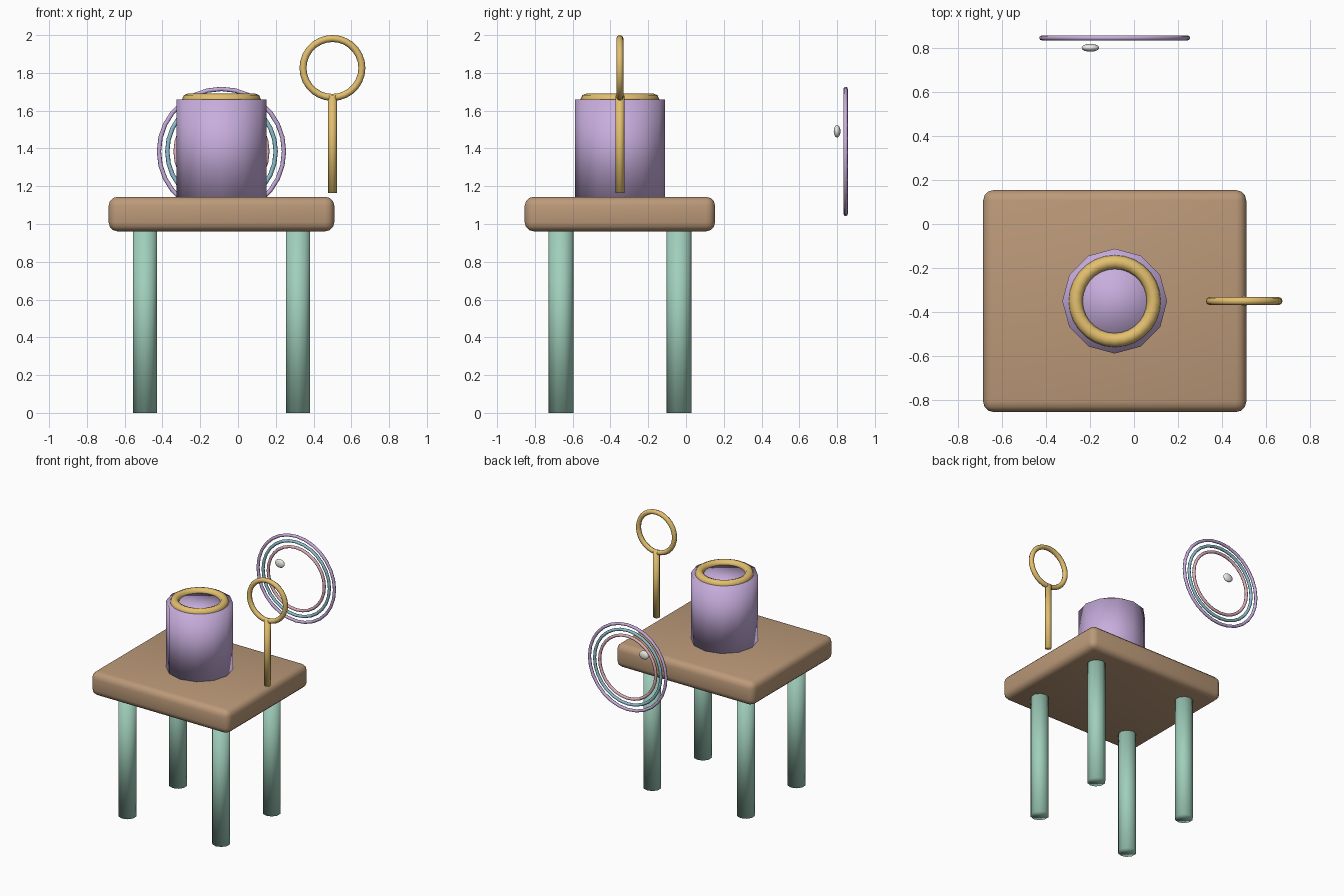
import bpy
from math import pi

if "Cube" in bpy.data.objects:
    bpy.data.objects.remove(bpy.data.objects["Cube"])

CX, CY = -0.0875, -0.35      # table centre


def material(name, rgb):
    m = bpy.data.materials.new(name)
    m.diffuse_color = (*[(c / 255) ** 2.2 for c in rgb], 1)
    m.use_nodes = True
    m.node_tree.nodes["Principled BSDF"].inputs["Base Color"].default_value = m.diffuse_color
    return m


WOOD = material("wood", (186, 152, 120))
GREEN = material("green", (158, 205, 186))
PURPLE = material("purple", (198, 172, 220))
GOLD = material("gold", (226, 190, 110))
BLUE = material("blue", (140, 190, 205))
PINK = material("pink", (222, 175, 185))


def finish(name, mat):
    o = bpy.context.object
    o.name = name
    if mat:
        o.data.materials.append(mat)
    bpy.ops.object.shade_smooth()
    return o


def cylinder(name, x, y, z0, z1, r, sides, mat):
    bpy.ops.mesh.primitive_cylinder_add(vertices=sides, radius=r, depth=z1 - z0,
                                        location=(x, y, (z0 + z1) / 2))
    return finish(name, mat)


def ring(name, loc, major, minor, mat, upright=True, segs=28):
    bpy.ops.mesh.primitive_torus_add(location=loc, major_radius=major, minor_radius=minor,
                                     major_segments=segs, minor_segments=8,
                                     rotation=(pi / 2 if upright else 0, 0, 0))
    return finish(name, mat)


# Table top with rounded edges
bpy.ops.mesh.primitive_cube_add(size=1, location=(CX, CY, 1.0525))
top = bpy.context.object
top.scale = (1.195, 1.008, 0.183)
bpy.ops.object.transform_apply(location=False, rotation=False, scale=True)
bevel = top.modifiers.new("round", 'BEVEL')
bevel.width, bevel.segments = 0.048, 3
bpy.ops.object.modifier_apply(modifier="round")
top.name = "table_top"
top.data.materials.append(WOOD)
bpy.ops.object.shade_smooth_by_angle()

# Four legs
for sx, side in ((-1, "left"), (1, "right")):
    for sy, end in ((-1, "front"), (1, "back")):
        cylinder(f"{end}_{side}_leg", CX + sx * 0.405, CY + sy * 0.3125, 0, 0.965, 0.066, 10, GREEN)

# Pot with gold rim
cylinder("pot", CX, CY, 1.142, 1.66, 0.238, 12, PURPLE)
ring("pot_rim", (CX, CY, 1.659), 0.177, 0.032, GOLD, upright=False)

# Bubble wand
cylinder("wand_handle", 0.5, CY, 1.163, 1.68, 0.024, 8, GOLD)
ring("wand_loop", (0.5, CY, 1.826), 0.156, 0.0185, GOLD)

# Bubble outline: three concentric rings and a highlight
for name, r, mat in (("outer", 0.331, PURPLE), ("middle", 0.287, BLUE), ("inner", 0.243, PINK)):
    ring(f"bubble_{name}_ring", (CX, 0.845, 1.384), r, 0.0115, mat)
bpy.ops.mesh.primitive_uv_sphere_add(segments=16, ring_count=8, radius=1, location=(-0.198, 0.8, 1.491))
bpy.context.object.scale = (0.04, 0.018, 0.033)
finish("bubble_highlight", material("pearl", (238, 238, 232)))
